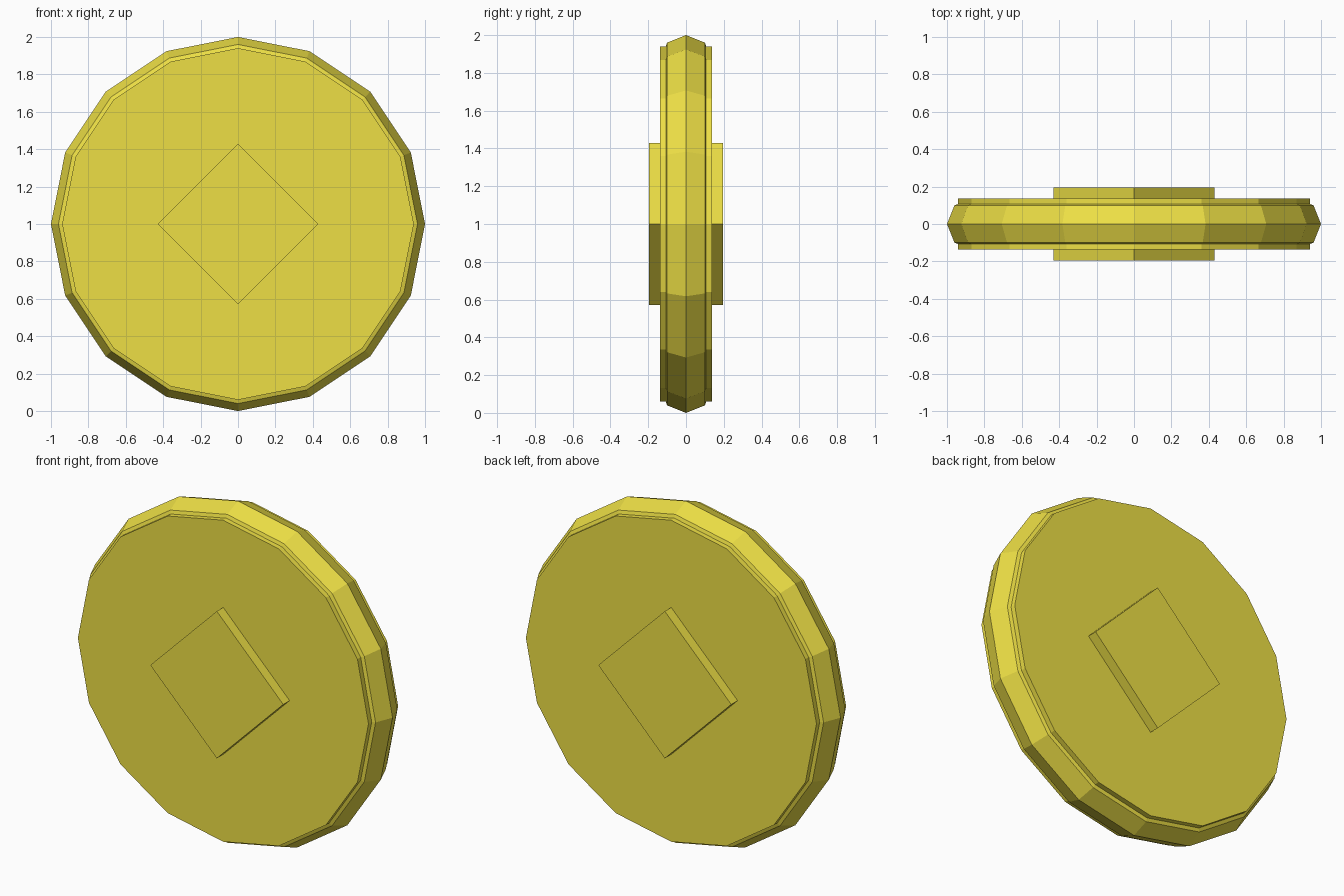
import bpy, bmesh
from math import cos, sin, tau

if "Cube" in bpy.data.objects:
    bpy.data.objects.remove(bpy.data.objects["Cube"])

gold = bpy.data.materials.new("gold")
gold.diffuse_color = (0.85, 0.74, 0.06, 1)
gold.use_nodes = True
gold.node_tree.nodes["Principled BSDF"].inputs["Base Color"].default_value = gold.diffuse_color


def lathe(name, profile, sides):
    """Low-poly solid turned around the y axis from (radius, y) points, capped at both ends."""
    bm = bmesh.new()
    rings = [[bm.verts.new((r * cos(tau * i / sides), y, 1 + r * sin(tau * i / sides)))
              for i in range(sides)] for r, y in profile]
    for a, b in zip(rings, rings[1:]):
        for i in range(sides):
            j = (i + 1) % sides
            bm.faces.new((a[i], a[j], b[j], b[i]))
    bm.faces.new(rings[0])
    bm.faces.new(rings[-1])
    bmesh.ops.recalc_face_normals(bm, faces=bm.faces)
    mesh = bpy.data.meshes.new(name)
    bm.to_mesh(mesh)
    bm.free()
    mesh.materials.append(gold)
    obj = bpy.data.objects.new(name, mesh)
    bpy.context.collection.objects.link(obj)
    return obj


# Coin body: pointed rim, narrow ledge and raised flat face, mirrored front to back
half = [(0.94, 0.137), (0.94, 0.107), (0.96, 0.10)]
profile = [(r, -y) for r, y in half] + [(1.0, 0.0)] + half[::-1]
lathe("coin_body", profile, 16)

# Raised diamond on each face
for name, side in (("front_diamond", -1), ("back_diamond", 1)):
    lathe(name, [(0.43, side * 0.137), (0.43, side * 0.196)], 4)
